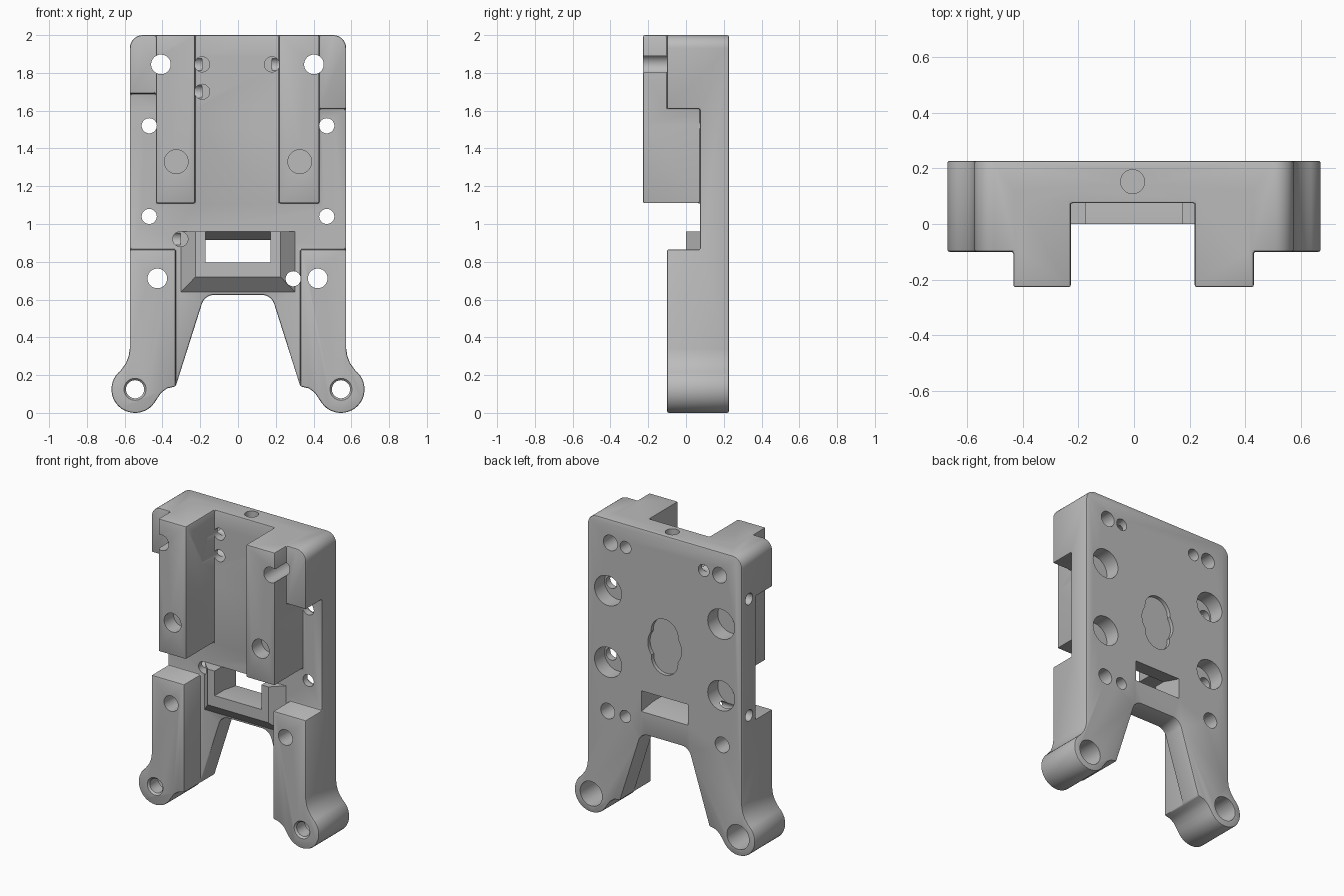
import bpy, bmesh, math
from mathutils import Vector

if "Cube" in bpy.data.objects:
    bpy.data.objects.remove(bpy.data.objects["Cube"], do_unlink=True)

grey = bpy.data.materials.new("plain_grey")
grey.use_nodes = True
grey.diffuse_color = (0.5, 0.5, 0.5, 1)
grey.node_tree.nodes["Principled BSDF"].inputs["Base Color"].default_value = (0.5, 0.5, 0.5, 1)

BACK, FACE, LEG, RAIL = 0.227, 0.075, -0.1, -0.227


def finish(name, bm):
    bmesh.ops.recalc_face_normals(bm, faces=bm.faces)
    mesh = bpy.data.meshes.new(name)
    bm.to_mesh(mesh)
    bm.free()
    mesh.materials.append(grey)
    ob = bpy.data.objects.new(name, mesh)
    bpy.context.collection.objects.link(ob)
    return ob


def prism(name, points, low, high, place):
    """Extrude a 2D outline; place(u, v, t) gives the 3D position."""
    bm = bmesh.new()
    rings = [[bm.verts.new(place(u, v, t)) for u, v in points] for t in (low, high)]
    bm.faces.new(rings[0])
    bm.faces.new(rings[1])
    for i in range(len(points)):
        j = (i + 1) % len(points)
        bm.faces.new((rings[0][i], rings[0][j], rings[1][j], rings[1][i]))
    return finish(name, bm)


def along_y(u, v, t):
    return (u, t, v)


def along_x(u, v, t):
    return (t, u, v)


def box(name, x0, x1, y0, y1, z0, z1):
    return prism(name, [(x0, z0), (x1, z0), (x1, z1), (x0, z1)], y0, y1, along_y)


def rod(name, start, end, r1, r2=None):
    start, end = Vector(start), Vector(end)
    axis = end - start
    bm = bmesh.new()
    bmesh.ops.create_cone(bm, cap_ends=True, segments=40, radius1=r1,
                          radius2=r1 if r2 is None else r2, depth=axis.length)
    spin = Vector((0, 0, 1)).rotation_difference(axis).to_matrix().to_4x4()
    bmesh.ops.transform(bm, matrix=spin, verts=bm.verts)
    bmesh.ops.translate(bm, vec=(start + end) / 2, verts=bm.verts)
    return finish(name, bm)


def apply(ob, mod):
    bpy.context.view_layer.objects.active = ob
    bpy.ops.object.modifier_apply(modifier=mod.name)


def combine(ob, other, operation="DIFFERENCE"):
    mod = ob.modifiers.new("combine", "BOOLEAN")
    mod.operation, mod.solver, mod.object = operation, "EXACT", other
    apply(ob, mod)
    bpy.data.objects.remove(other, do_unlink=True)


def arc(cx, cz, r, a0, a1, n):
    return [(cx + r * math.cos(math.radians(a0 + (a1 - a0) * i / n)),
             cz + r * math.sin(math.radians(a0 + (a1 - a0) * i / n))) for i in range(n + 1)]


# Outline: rounded top, round feet, arch between the legs
half = arc(0.503, 1.93, 0.07, 90, 0, 8)
half += [(0.573, 0.34), (0.579, 0.30), (0.594, 0.262)]
half += arc(0.545, 0.125, 0.125, 52, -145, 24)
half += [(0.425, 0.08), (0.405, 0.108), (0.375, 0.13), (0.33, 0.14)]
half += arc(0.125, 0.555, 0.07, 18, 90, 8)
outline = half + [(-x, z) for x, z in reversed(half)]
body = prism("mounting_bracket", outline, LEG, BACK, along_y)

# Clear the front down to the plate, leaving legs and shoulder blocks
combine(body, box("cut", -1, 1, -1, FACE, 0.865, 1.61))
combine(body, box("cut", -0.33, 0.33, -1, FACE, -0.1, 0.9))
combine(body, box("cut", -0.41, 0.41, -1, FACE, 1.5, 2.1))
combine(body, box("cut", -1, -0.4, -1, FACE, 1.5, 1.69))

# Two tall rails
for x0, x1 in ((-0.433, -0.227), (0.218, 0.43)):
    combine(body, box("rail", x0, x1, RAIL, FACE + 0.05, 1.11, 2), "UNION")

# Softened edges
bevel = body.modifiers.new("soft_edges", "BEVEL")
bevel.width, bevel.segments = 0.008, 2
bevel.limit_method, bevel.angle_limit = "ANGLE", math.radians(50)
apply(body, bevel)

# Sloped boss around the slot
bm = bmesh.new()
rings = []
for y, w, z0 in ((0.12, 0.302, 0.64), (FACE, 0.302, 0.64), (0.0, 0.225, 0.72)):
    rings.append([bm.verts.new(p) for p in
                  ((-w, y, z0), (w, y, z0), (w, y, 0.96), (-w, y, 0.96))])
bm.faces.new(rings[0])
bm.faces.new(rings[-1])
for a, b in zip(rings, rings[1:]):
    for i in range(4):
        j = (i + 1) % 4
        bm.faces.new((a[i], a[j], b[j], b[i]))
combine(body, finish("boss", bm), "UNION")

# Slot with a sloping ceiling
slot = [(-0.1, 0.795), (0.1, 0.795), (0.3, 0.765), (0.3, 0.893),
        (FACE, 0.96), (0.07, 1.0), (-0.1, 1.0)]
combine(body, prism("slot_cutter", slot, -0.173, 0.173, along_x))


def drill(x, z, r, y0=-0.4, y1=0.4):
    combine(body, rod("drill", (x, y0, z), (x, y1, z), r))


# Large through holes at the corners
for x, z in ((-0.408, 1.845), (0.402, 1.845), (-0.427, 0.712), (0.422, 0.712)):
    drill(x, z, 0.052)

for side in (-1, 1):
    # Screw holes with wide counterbores from the back
    for z in (1.52, 1.04):
        drill(side * 0.47, z, 0.04)
        drill(side * 0.42, z, 0.1, 0.12)
    # Foot holes, stepped and chamfered
    x = side * 0.545
    drill(x, 0.125, 0.048)
    drill(x, 0.125, 0.082, 0.0)
    combine(body, rod("chamfer", (x, LEG - 0.002, 0.125), (x, LEG + 0.012, 0.125), 0.06, 0.048))
    # Blind pockets in the rails
    drill(side * 0.327, 1.33, 0.063, -0.4, RAIL + 0.1)

# Cable channels: in at the front, sideways, out at the back or side
for x, out in ((-0.19, -0.29), (0.18, 0.29)):
    drill(x, 1.845, 0.04, 0.0, 0.17)
    drill(out, 1.845, 0.04, 0.13)
    combine(body, rod("channel", (x, 0.15, 1.845), (out, 0.15, 1.845), 0.038))
for x, z in ((-0.19, 1.70), (-0.305, 0.92)):
    drill(x, z, 0.04, -0.05, 0.17)
    combine(body, rod("channel", (x, 0.15, z), (-0.7, 0.15, z), 0.038))
drill(0.292, 0.71, 0.04)
combine(body, rod("top_hole", (-0.005, 0.152, 1.8), (-0.005, 0.152, 2.1), 0.043))

# Shallow lobed recess in the back
for z, r in ((1.255, 0.125), (1.34, 0.1), (1.165, 0.098)):
    drill(0, z, r, BACK - 0.025)

bpy.ops.object.select_all(action="DESELECT")
body.select_set(True)
bpy.context.view_layer.objects.active = body
bpy.ops.object.shade_smooth_by_angle(angle=math.radians(30))
